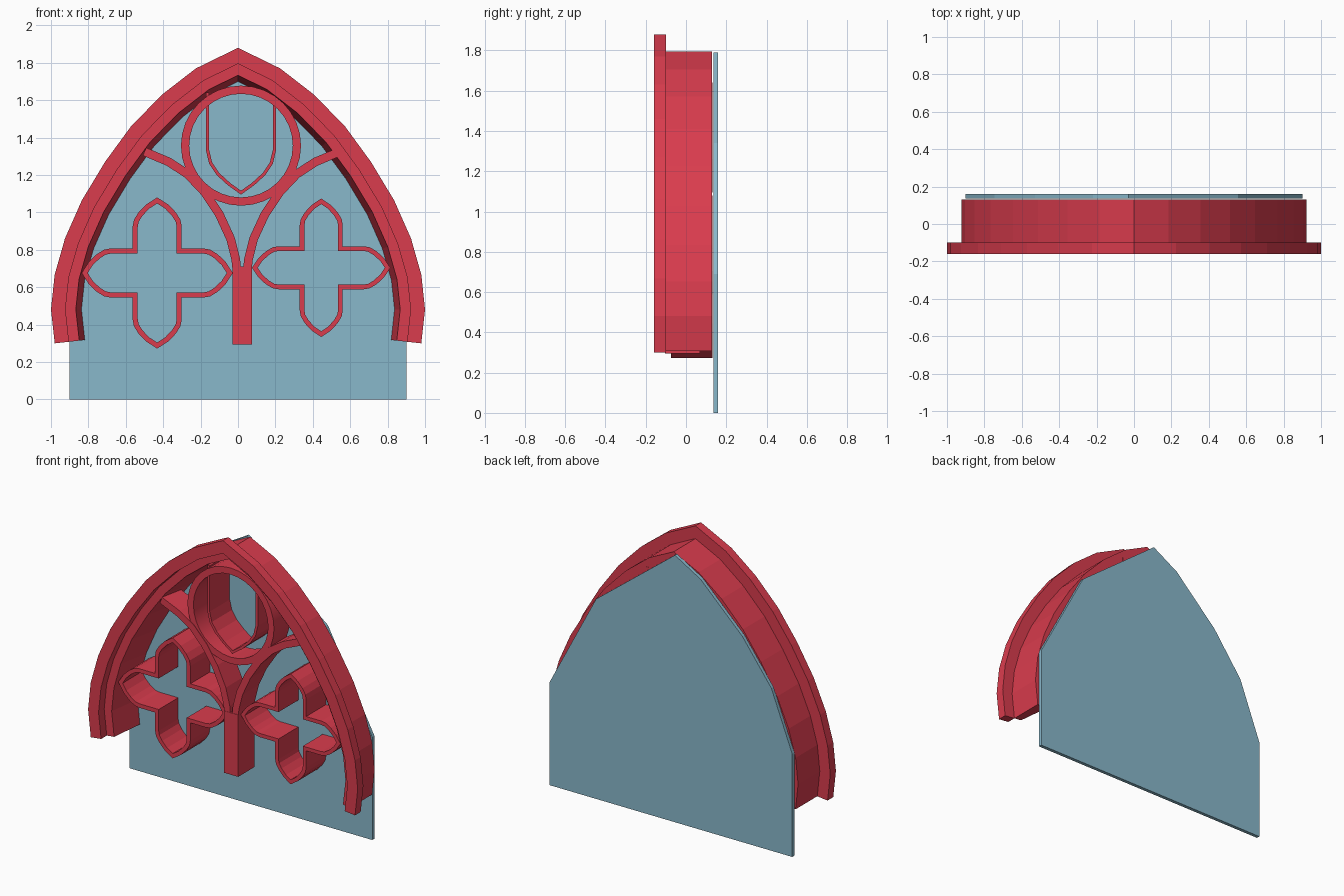
import bpy, bmesh, math
from mathutils import Vector

if "Cube" in bpy.data.objects:
    bpy.data.objects.remove(bpy.data.objects["Cube"])


def material(name, rgb):
    m = bpy.data.materials.new(name)
    m.diffuse_color = (*rgb, 1)
    m.use_nodes = True
    m.node_tree.nodes["Principled BSDF"].inputs["Base Color"].default_value = m.diffuse_color
    return m


RED = material("red_stone", (0.70, 0.045, 0.075))
BLUE = material("blue_glass", (0.25, 0.48, 0.60))


def finish(name, bm, mat):
    bmesh.ops.recalc_face_normals(bm, faces=bm.faces)
    me = bpy.data.meshes.new(name)
    bm.to_mesh(me)
    bm.free()
    me.materials.append(mat)
    ob = bpy.data.objects.new(name, me)
    bpy.context.collection.objects.link(ob)
    return ob


def offset(pts, d, closed=False):
    """Shift an x-z path sideways (to its right) with mitred corners."""
    pts = [Vector(p) for p in pts]
    n, out = len(pts), []
    for i, p in enumerate(pts):
        a = pts[i - 1] if closed or i > 0 else None
        b = pts[(i + 1) % n] if closed or i < n - 1 else None
        dirs = [v.normalized() for v in
                ([p - a] if a is not None else []) + ([b - p] if b is not None else [])]
        norms = [Vector((v.y, -v.x)) for v in dirs]
        m = sum(norms, Vector((0, 0))).normalized()
        out.append(p + m * d / m.dot(norms[0]))
    return out


def band(name, outer, inner, y0, y1, closed=False, inner_back=None):
    """Solid strip between two paths, from y0 (front) to y1 (back)."""
    bm = bmesh.new()
    sections = [(outer, y0), (inner, y0), (inner_back or inner, y1), (outer, y1)]
    rows = [[bm.verts.new((p[0], y, p[1])) for p in path] for path, y in sections]
    n = len(outer)
    for i in range(n if closed else n - 1):
        j = (i + 1) % n
        for k in range(4):
            r, s = rows[k], rows[(k + 1) % 4]
            bm.faces.new((r[i], r[j], s[j], s[i]))
    if not closed:
        for i in (0, n - 1):
            bm.faces.new([r[i] for r in rows])
    return finish(name, bm, RED)


def strip(name, pts, width, y0, y1):
    return band(name, offset(pts, -width / 2), offset(pts, width / 2), y0, y1)


# Pointed arch: front trim, and the deeper wall whose inner face splays
half = [(.225, 1.77), (.406, 1.63), (.572, 1.46), (.711, 1.27), (.835, 1.064),
        (.925, .861), (.98, .668), (1.0, .481), (.98, .30)]
arch = [(-x, z) for x, z in reversed(half)] + [(0, 1.88)] + half
rim = offset(arch, .077)
band("arch_trim", arch, rim, -.16, -.10)
band("arch_wall", rim, offset(arch, .132), -.10, .13, inner_back=offset(arch, .162))

# Glass pane with its uneven faceted top
pane = [(-.9, 0), (.9, 0), (.9, .69), (.555, 1.34), (-.03, 1.79), (-.22, 1.68),
        (-.53, 1.38), (-.745, 1.09), (-.9, .69)]
bm = bmesh.new()
face = bm.faces.new([bm.verts.new((x, .137, z)) for x, z in pane])
ext = bmesh.ops.extrude_face_region(bm, geom=[face])
bmesh.ops.translate(bm, vec=(0, .023, 0),
                    verts=[v for v in ext["geom"] if isinstance(v, bmesh.types.BMVert)])
finish("glass_pane", bm, BLUE)

# Centre post and the two branches curving from it
strip("centre_post", [(.022, .295), (.022, .71)], .105, -.105, .07)
branch = [(-.004, .67), (-.012, .75), (-.04, .86), (-.10, .99), (-.18, 1.11),
          (-.27, 1.205), (-.37, 1.27), (-.50, 1.325)]
strip("left_branch", branch, .046, -.103, .07)
strip("right_branch", [(.044 - x, z) for x, z in branch], .046, -.103, .07)


# Round window ring
def circle(r, n=32):
    return [(.016 + r * math.cos(2 * math.pi * i / n),
             1.357 + r * math.sin(2 * math.pi * i / n)) for i in range(n)]


ring = band("round_ring", circle(.321), circle(.277), -.10, .07, closed=True)
bpy.context.view_layer.objects.active = ring
ring.select_set(True)
bpy.ops.object.shade_smooth_by_angle()

# Pointed shield moulding inside the ring
side = [(.187, 1.64), (.187, 1.33), (.17, 1.26), (.13, 1.20), (.07, 1.145)]
shield = ([(.016 + x, z) for x, z in side] + [(.016, 1.095)]
          + [(.016 - x, z) for x, z in reversed(side)])
band("shield_moulding", shield, offset(shield, .017), -.08, .132)


# Four-lobed mouldings
def quatrefoil(name, cx, cz, reach, w, thick, y0, y1):
    s = reach / .405
    lobe = [(w, w), (w, .25 * s), (w * .95, .285 * s), (w * .76, .325 * s),
            (w * .45, .367 * s), (0, reach)]
    lobe += [(-x, z) for x, z in reversed(lobe[1:-1])]
    pts = []
    for k in range(4):  # each lobe turned a quarter, counter-clockwise
        c, sn = round(math.cos(k * math.pi / 2)), round(math.sin(k * math.pi / 2))
        pts += [(cx + x * c - z * sn, cz + x * sn + z * c) for x, z in lobe]
    band(name, pts, offset(pts, -thick, True), y0, y1, closed=True)


quatrefoil("left_quatrefoil", -.432, .676, .404, .131, .027, -.075, .132)
quatrefoil("right_quatrefoil", .445, .704, .37, .115, .025, -.078, .132)
